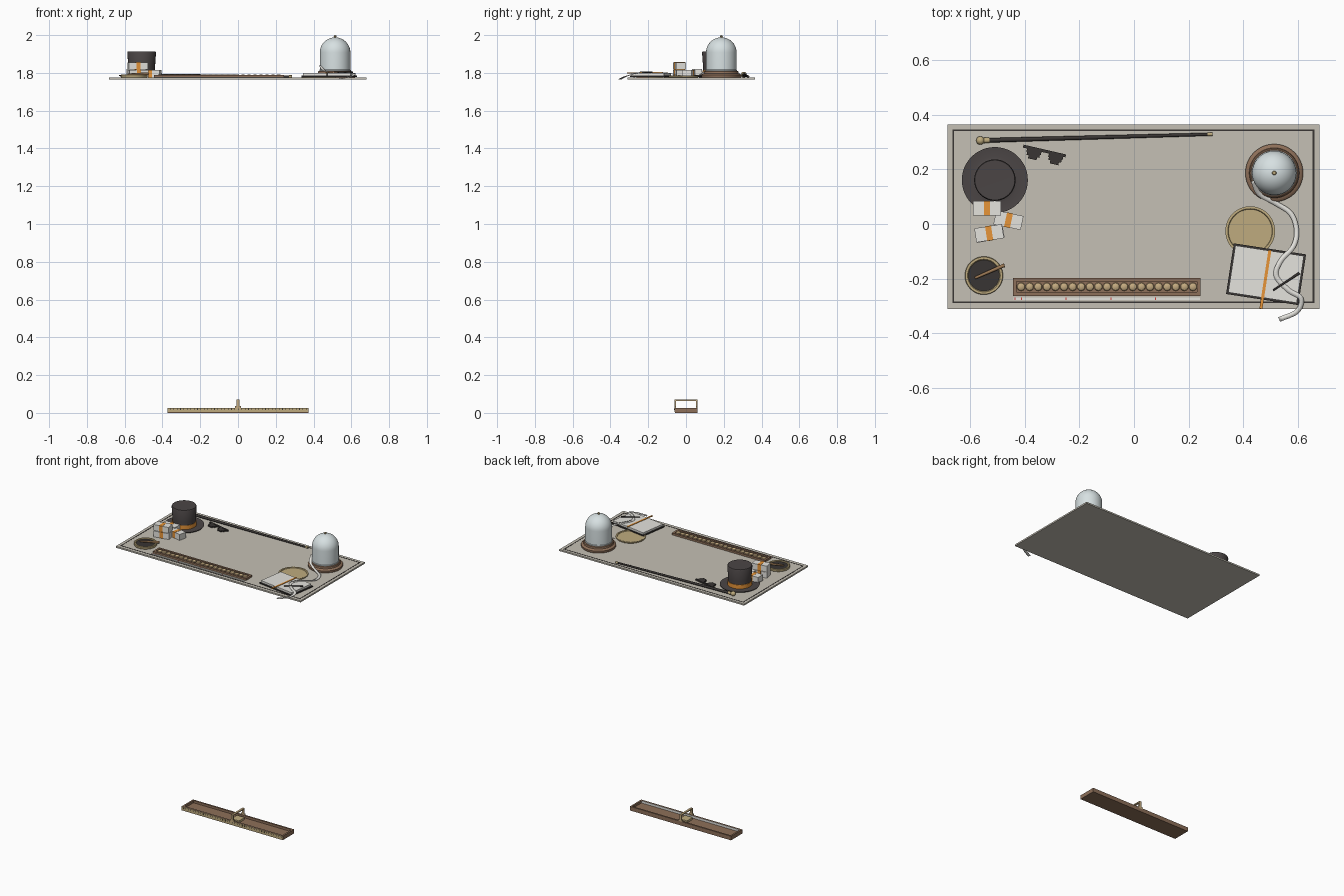
import bpy, bmesh, math
from mathutils import Vector, Matrix

if "Cube" in bpy.data.objects:
    bpy.data.objects.remove(bpy.data.objects["Cube"])

MATS = {}
COL = dict(felt=(.56, .53, .46), black=(.04, .035, .033), dark=(.07, .06, .06), wood=(.27, .16, .10),
           brass=(.52, .41, .21), paper=(.78, .77, .73), orange=(.80, .30, .04), glass=(.68, .75, .76),
           red=(.6, .05, .04), stick=(.33, .19, .09), bead=(.56, .41, .22))


def mat(name):
    if name not in MATS:
        MATS[name] = bpy.data.materials.new(name)
        MATS[name].diffuse_color = (*COL[name], 1)
    return MATS[name]


def finish(bm, name, color, smooth=False):
    bmesh.ops.recalc_face_normals(bm, faces=bm.faces)
    me = bpy.data.meshes.new(name)
    bm.to_mesh(me)
    bm.free()
    me.materials.append(mat(color))
    ob = bpy.data.objects.new(name, me)
    bpy.context.collection.objects.link(ob)
    if smooth:
        bpy.context.view_layer.objects.active = ob
        bpy.ops.object.select_all(action='DESELECT')
        ob.select_set(True)
        bpy.ops.object.shade_smooth_by_angle(angle=math.radians(35))
    return ob


def boxes(name, color, items, frame=Matrix()):
    """items: (x0, x1, y0, y1, z0, z1)"""
    bm = bmesh.new()
    for a, b, c, d, e, f in items:
        m = Matrix.Translation(((a + b) / 2, (c + d) / 2, (e + f) / 2)) @ Matrix.Diagonal((b - a, d - c, f - e, 1))
        bmesh.ops.create_cube(bm, size=1, matrix=frame @ m)
    return finish(bm, name, color)


def place(x, y, deg, z=0):
    return Matrix.Translation((x, y, z)) @ Matrix.Rotation(math.radians(deg), 4, 'Z')


def lathe(name, color, x, y, profile, n=48):
    """Spin an (r, z) profile around a vertical axis."""
    bm = bmesh.new()
    vs = [bm.verts.new((x + r, y, z)) for r, z in profile]
    es = [bm.edges.new(p) for p in zip(vs, vs[1:])]
    bmesh.ops.spin(bm, geom=vs + es, cent=(x, y, 0), axis=(0, 0, 1), angle=2 * math.pi, steps=n, use_duplicate=False)
    bmesh.ops.remove_doubles(bm, verts=bm.verts, dist=1e-5)
    return finish(bm, name, color, True)


def rod(name, color, a, b, r1, r2, n=20):
    a, b = Vector(a), Vector(b)
    d = b - a
    bm = bmesh.new()
    m = Matrix.Translation((a + b) / 2) @ d.to_track_quat('Z', 'Y').to_matrix().to_4x4()
    bmesh.ops.create_cone(bm, cap_ends=True, segments=n, radius1=r1, radius2=r2, depth=d.length, matrix=m)
    return finish(bm, name, color, True)


def frame_items(x0, x1, y0, y1, w, z0, z1):
    return [(x0, x1, y0, y0 + w, z0, z1), (x0, x1, y1 - w, y1, z0, z1),
            (x0, x0 + w, y0 + w, y1 - w, z0, z1), (x1 - w, x1, y0 + w, y1 - w, z0, z1)]


T = 1.775  # mat top

# Mat with dark inlaid border
boxes("mat", "felt", [(-.684, .68, -.311, .365, 1.765, T)])
boxes("mat_border", "black", frame_items(-.666, .661, -.29, .347, .006, T - .001, T + .001))

# Top hat
hx, hy = -.51, .161
lathe("hat", "dark", hx, hy, [(0, T), (.085, T), (.119, T + .008), (.121, T + .013), (.116, T + .013), (.085, T + .008),
      (.072, T + .012), (.071, T + .06), (.076, 1.908), (.073, 1.914), (.06, 1.914), (0, 1.913)])
lathe("hat_band", "orange", hx, hy, [(.07, T + .01), (.0745, T + .01), (.0745, T + .038), (.07, T + .038)])

# Banded card bundles
for i, (x, y, a, z) in enumerate([(-.539, .058, 0, T + .006), (-.46, .014, -12, T), (-.529, -.034, 11, T),
                                  (-.531, -.034, 9, T + .042)]):
    m = place(x, y, a, z)
    boxes(f"card_bundle_{i}", "paper", [(-.051, .051, -.026, .026, 0, .039)], m)
    boxes(f"bundle_band_{i}", "orange", [(-.011, .011, -.027, .027, -.0005, .040)], m)

# Shallow tin with dark contents and a stick
cx, cy = -.55, -.189
lathe("tin", "brass", cx, cy, [(0, T), (.068, T), (.07, T + .003), (.07, T + .014), (.068, T + .016),
      (.06, T + .016), (.057, T + .013), (.057, T + .004), (0, T + .004)])
lathe("tin_contents", "black", cx, cy, [(.057, T + .005), (.057, T + .011), (0, T + .011)])
rod("tin_stick", "stick", (-.583, -.198, T + .017), (-.475, -.151, T + .021), .005, .007, 12)

# Long bead rack
boxes("bead_rack", "wood", frame_items(-.444, .243, -.263, -.197, .013, T, T + .013) +
      [(-.432, .231, -.251, -.209, T, T + .004)])
bm = bmesh.new()
for i in range(21):
    m = Matrix.Translation((-.414 + i * .0315, -.23, T + .009)) @ Matrix.Diagonal((1, 1, .5, 1))
    bmesh.ops.create_uvsphere(bm, u_segments=10, v_segments=6, radius=.0155, matrix=m)
finish(bm, "beads", "bead", True)
boxes("rack_scale", "paper", [(-.442, .241, -.279, -.269, T, T + .003)])
boxes("rack_scale_ticks", "red", [(x, x + .004, -.278, -.27, T + .002, T + .004)
                                  for x in (-.438, -.415, -.251, -.087, .077)])

# Walking cane
a, b = Vector((-.56, .306, T + .014)), Vector((.287, .329, T + .006))
rod("cane_shaft", "black", a, b, .0085, .0055)
rod("cane_collar", "brass", a.lerp(b, .012), a.lerp(b, .035), .0105, .0095)
rod("cane_ferrule", "brass", a.lerp(b, .98), b, .0065, .0065)
lathe("cane_knob", "brass", a.x - .003, a.y, [(.0155 * math.sin(t * math.pi / 10), T + .0155 - .0155 * math.cos(t * math.pi / 10))
                                     for t in range(11)], 20)

# Stepped dark spectacles
lens = [(s + o, s + 2 * .027 - o, -.018 - .011 * i, -.006 - .011 * i, .001, .009)
        for s in (-.064, .018) for i, o in enumerate((0, .003, .011))]
boxes("spectacles", "black", [(-.08, .08, -.006, .005, 0, .01)] + lens, place(-.328, .268, -13, T))

# Glass dome on stepped wooden base
dx, dy = .514, .187
lathe("dome_base", "wood", dx, dy, [(0, T), (.104, T), (.106, T + .004), (.106, T + .014), (.1, T + .02),
      (.092, T + .022), (.09, T + .032), (.086, T + .035), (0, T + .035)])
arc = [(.081 * math.cos(t * math.pi / 24), 1.908 + .08 * math.sin(t * math.pi / 24)) for t in range(13)]
lathe("glass_dome", "glass", dx, dy, [(0, T + .034), (.083, T + .034), (.083, T + .04), (.081, T + .042)] + arc)
lathe("dome_knob", "brass", dx, dy, [(0, 1.984), (.005, 1.986), (.005, 1.989), (.008, 1.993), (.006, 1.998), (0, 2)], 20)

# Round brass tray
lathe("round_tray", "brass", .426, -.026, [(0, T), (.088, T), (.091, T + .003), (.091, T + .009), (.088, T + .01),
      (.082, T + .009), (.08, T + .005), (0, T + .005)])

# Open notebook
m = place(.484, -.184, -8.7, T + .004)
boxes("notebook_cover", "black", [(-.134, .134, -.094, .094, 0, .007)], m)
boxes("notebook_pages", "paper", [(-.127, -.002, -.087, .087, .006, .02), (.002, .127, -.087, .087, .006, .02)], m)
boxes("bookmark", "orange", [(-.005, .006, -.128, .09, .019, .023)], m)
rod("pen", "black", (.51, -.243, T + .029), (.606, -.18, T + .029), .003, .0045, 12)

# Curling paper tape, smooth ribbon through a few points
pts = [Vector(p) for p in [(.437, .158, 1.84), (.459, .11, 1.812), (.521, .075, 1.79), (.576, .037, 1.786),
       (.596, -.026, 1.787), (.583, -.084, 1.797), (.538, -.135, 1.804), (.521, -.19, 1.804), (.567, -.243, 1.803),
       (.612, -.272, 1.797), (.598, -.32, 1.782), (.532, -.35, 1.767)]]
path = []
ext = [2 * pts[0] - pts[1]] + pts + [2 * pts[-1] - pts[-2]]
for p0, p1, p2, p3 in zip(ext, ext[1:], ext[2:], ext[3:]):
    for k in range(6):
        t = k / 6
        path.append(.5 * (2 * p1 + (p2 - p0) * t + (2 * p0 - 5 * p1 + 4 * p2 - p3) * t * t
                          + (3 * p1 - p0 - 3 * p2 + p3) * t ** 3))
path.append(pts[-1])
bm = bmesh.new()
rows = []
for i, p in enumerate(path):
    d = path[min(i + 1, len(path) - 1)] - path[max(i - 1, 0)]
    s = Vector((d.y, -d.x, 0)).normalized() * .009
    rows.append((bm.verts.new(p - s), bm.verts.new(p + s)))
for r, q in zip(rows, rows[1:]):
    bm.faces.new((r[0], r[1], q[1], q[0]))
tape = finish(bm, "paper_tape", "paper", True)
tape.modifiers.new("thickness", 'SOLIDIFY').thickness = .0015

# Floor trough with brass front, scale and sliding bracket
boxes("trough", "wood", frame_items(-.374, .372, -.059, .06, .011, 0, .027) + [(-.365, .363, -.05, .05, 0, .012)])
boxes("trough_front_strip", "brass", [(-.373, .371, -.0615, -.058, .004, .026)])
boxes("trough_scale", "paper", [(-.362, .36, -.0485, -.0465, .012, .027)])
boxes("trough_ticks", "black", [(x, x + .003, -.0625, -.061, .014, .024)
                                for x in [-.36 + i * .018 for i in range(41)]])
boxes("slider_bracket", "bead", [(-.007, .007, -.062, .06, .064, .071)] +
      [v for y in (-.062, .052) for v in ((-.007, .007, y, y + .008, .02, .066),
                                          (-.015, .015, y, y + .008, .02, .036))])
boxes("slider_block", "brass", [(-.028, .028, -.03, .03, .01, .026)])

for m in bpy.data.materials:
    if m.users and not m.is_grease_pencil:
        m.use_nodes = True
        m.node_tree.nodes["Principled BSDF"].inputs["Base Color"].default_value = m.diffuse_color
